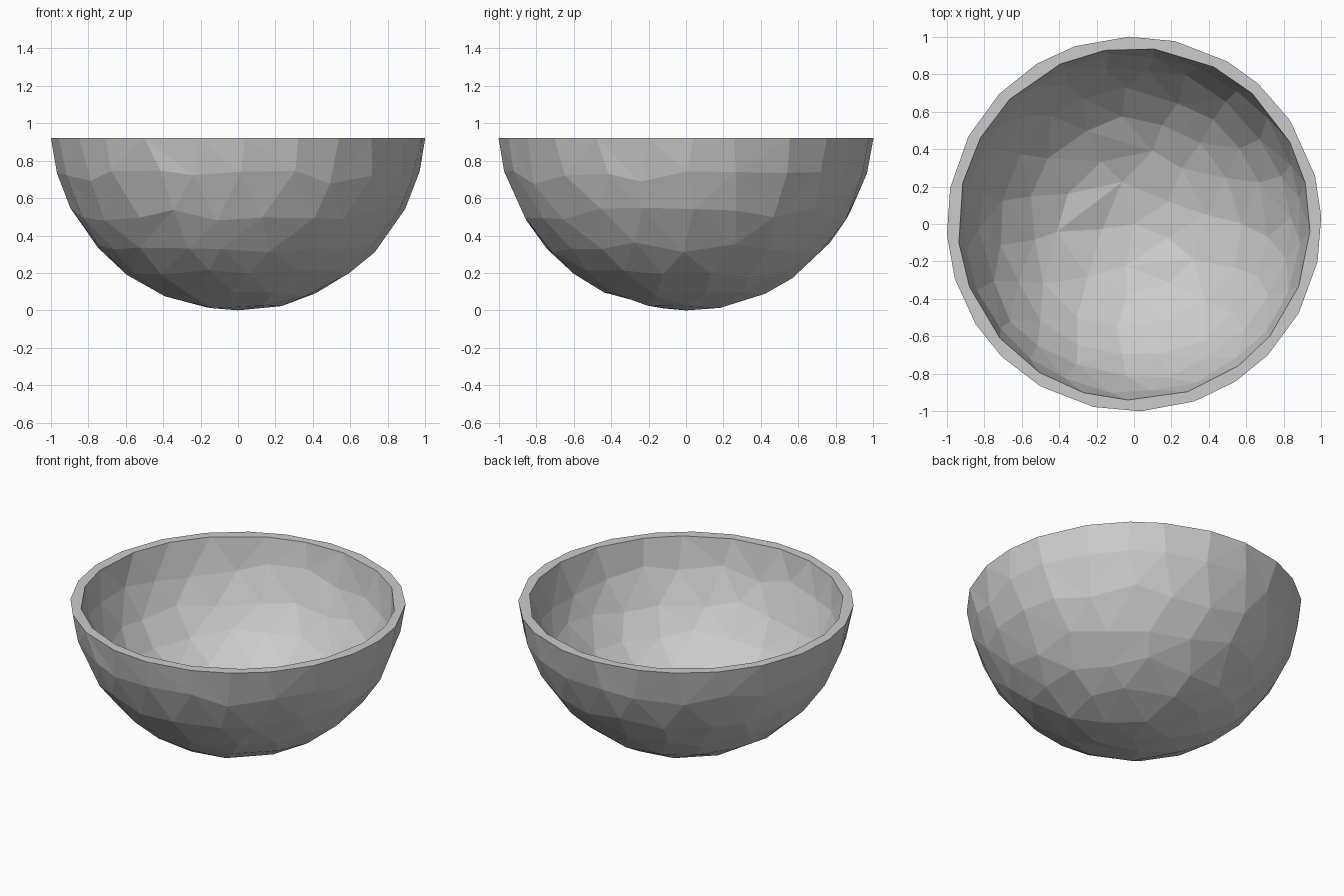
import bpy, bmesh, math, random

if "Cube" in bpy.data.objects:
    bpy.data.objects.remove(bpy.data.objects["Cube"])

random.seed(4)
RIM_Z = 0.92
CENTRE_Z = 1.0


def stitch(bm, ring_a, ring_b):
    """Join two rings of (angle, vert), sorted by angle, with triangles."""
    na, nb = len(ring_a), len(ring_b)
    i = j = 0

    def angle(ring, k):
        return ring[k % len(ring)][0] + math.tau * (k // len(ring))

    while i < na or j < nb:
        a, b = ring_a[i % na][1], ring_b[j % nb][1]
        step_a = j >= nb or (i < na and angle(ring_a, i + 1) < angle(ring_b, j + 1))
        if step_a:
            i += 1
            bm.faces.new((a, b, ring_a[i % na][1]))
        else:
            j += 1
            bm.faces.new((a, b, ring_b[j % nb][1]))


def add_shell(bm, radius, rim_count, turn):
    """Faceted part-sphere, open at the top; returns its rim ring."""
    rim_angle = math.acos((CENTRE_Z - RIM_Z) / radius)
    counts = [5, 10, 15, 19, 22, 24, rim_count]
    pole = bm.verts.new((0, 0, CENTRE_Z - radius))
    previous = None
    for i, n in enumerate(counts, 1):
        is_rim = i == len(counts)
        ring = []
        for k in range(n):
            polar = rim_angle * i / len(counts)
            if not is_rim:
                polar += random.uniform(-0.04, 0.04)
            a = (turn + i * 1.3 + (k + random.uniform(-0.15, 0.15)) * math.tau / n) % math.tau
            r = radius * math.sin(polar)
            z = RIM_Z if is_rim else CENTRE_Z - radius * math.cos(polar)
            ring.append((a, bm.verts.new((r * math.cos(a), r * math.sin(a), z))))
        ring.sort(key=lambda item: item[0])
        if previous:
            stitch(bm, previous, ring)
        else:
            for k in range(n):
                bm.faces.new((pole, ring[k][1], ring[(k + 1) % n][1]))
        previous = ring
    return previous


bm = bmesh.new()

# Outer and inner walls, joined by the flat rim
outer_rim = add_shell(bm, 1.005, 24, 0.1)
inner_rim = add_shell(bm, 0.945, 21, 0.7)
stitch(bm, outer_rim, inner_rim)
bmesh.ops.recalc_face_normals(bm, faces=bm.faces[:])

# Stand the bowl on the ground
for v in bm.verts:
    if v.co.z < RIM_Z - 0.01:
        v.co.z = max(v.co.z, 0.0)

mesh = bpy.data.meshes.new("bowl")
bm.to_mesh(mesh)
bm.free()
bowl = bpy.data.objects.new("bowl", mesh)
bpy.context.collection.objects.link(bowl)
